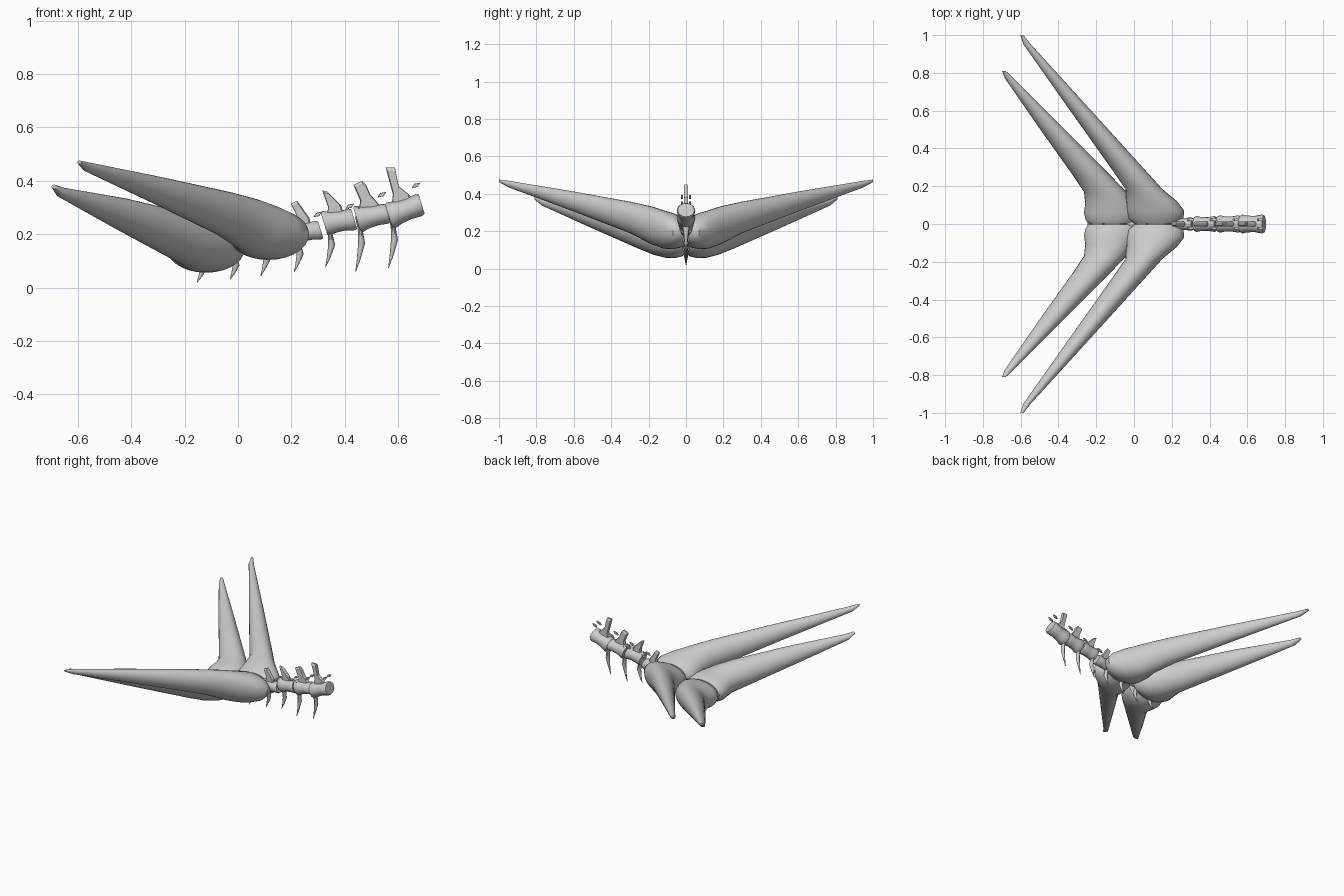
import bpy, bmesh, math


def finish(name, bm, smooth=True):
    bmesh.ops.recalc_face_normals(bm, faces=bm.faces)
    me = bpy.data.meshes.new(name)
    bm.to_mesh(me)
    bm.free()
    ob = bpy.data.objects.new(name, me)
    bpy.context.collection.objects.link(ob)
    if smooth:
        bpy.ops.object.select_all(action='DESELECT')
        ob.select_set(True)
        bpy.context.view_layer.objects.active = ob
        bpy.ops.object.shade_smooth_by_angle(angle=math.radians(40))
    return ob


def loft(bm, rings):
    rows = [[bm.verts.new(p) for p in r] for r in rings]
    n = len(rows[0])
    for a, b in zip(rows, rows[1:]):
        for i in range(n):
            bm.faces.new((a[i], a[(i + 1) % n], b[(i + 1) % n], b[i]))
    bm.faces.new(rows[0])
    bm.faces.new(rows[-1])


# Long tail spikes: sections (y, x min, x max, z min, z max), mirrored
def spike(name, secs, n=28):
    for side, s in (("left", 1), ("right", -1)):
        rings = []
        for y, x0, x1, z0, z1 in secs:
            rings.append([((x0 + x1) / 2 + (x1 - x0) / 2 * math.cos(2 * math.pi * i / n), s * y,
                           (z0 + z1) / 2 + (z1 - z0) / 2 * math.sin(2 * math.pi * i / n))
                          for i in range(n)])
        bm = bmesh.new()
        loft(bm, rings)
        finish(f"{name}_{side}", bm)


spike("front_spike", [
    (1.0, -.602, -.585, .463, .476), (.95, -.585, -.545, .435, .47),
    (.6, -.338, -.226, .305, .412), (.3, -.125, .046, .19, .358),
    (.185, -.045, .15, .13, .333), (.12, -.04, .228, .107, .312),
    (.07, -.038, .266, .104, .297), (.03, -.03, .262, .112, .28),
    (.003, .0, .235, .125, .262)])
spike("rear_spike", [
    (.81, -.698, -.678, .37, .386), (.77, -.683, -.635, .337, .375),
    (.5, -.496, -.366, .215, .335), (.25, -.318, -.117, .105, .283),
    (.17, -.265, -.04, .073, .26), (.11, -.258, .0, .058, .245),
    (.06, -.265, .025, .056, .235), (.02, -.255, .022, .066, .225),
    (.003, -.24, .0, .08, .215)])


# Spool-shaped vertebra bodies along the rising tail axis
def centrum(name, x0, x1, z0, z1, h0, h1, w, n=16):
    rings = []
    for t, k in ((0, .9), (.08, 1), (.3, .88), (.6, .86), (.92, 1), (1, .9)):
        ring = []
        h = h0 + (h1 - h0) * t
        for i in range(n):
            a = 2 * math.pi * i / n
            dz = h * k * math.sin(a)
            ring.append((x0 + (x1 - x0) * t - .3 * dz, w * k * math.cos(a),
                         z0 + (z1 - z0) * t + dz))
        rings.append(ring)
    bm = bmesh.new()
    loft(bm, rings)
    finish(name, bm)


# Flat bony blades: side outline given thickness, thinner toward the edge
def blade(name, pts, half, y=0):
    n = len(pts)
    cx, cz = sum(p[0] for p in pts) / n, sum(p[1] for p in pts) / n

    def ring(yy, k):
        return [(cx + (px - cx) * k, y + yy, cz + (pz - cz) * k) for px, pz in pts]
    bm = bmesh.new()
    loft(bm, [ring(-half, .85), ring(-half * .5, 1), ring(half * .5, 1), ring(half, .85)])
    finish(name, bm, False)


bodies = [(.565, .688, .268, .313, .050, .040, .05), (.445, .562, .256, .279, .050, .036, .046),
          (.322, .435, .240, .257, .046, .040, .042), (.205, .310, .205, .216, .042, .034, .036),
          (.085, .195, .178, .198, .036, .034, .032), (-.035, .075, .160, .174, .033, .033, .028),
          (-.150, -.045, .140, .155, .030, .030, .026), (-.24, -.16, .128, .138, .024, .026, .02)]
for i, b in enumerate(bodies):
    centrum(f"vertebra_{i + 1}", *b)

# Neural spines leaning backward
spines = [[(.575, .30), (.580, .35), (.553, .45), (.588, .45), (.602, .38), (.645, .345), (.65, .31)],
          [(.45, .28), (.458, .325), (.432, .385), (.465, .40), (.48, .385), (.495, .35), (.53, .31), (.52, .28)],
          [(.33, .26), (.338, .30), (.315, .365), (.335, .36), (.385, .31), (.40, .27)],
          [(.205, .21), (.22, .27), (.198, .315), (.222, .325), (.268, .26), (.275, .22)]]
for i, p in enumerate(spines):
    blade(f"neural_spine_{i + 1}", p, .012)

# Small paired processes above the joints
for i, (x, z) in enumerate([(.668, .385), (.54, .35), (.42, .307), (.30, .276)]):
    for side, s in (("left", 1), ("right", -1)):
        blade(f"joint_process_{i + 1}_{side}",
              [(x - .018, z - .012), (x - .008, z + .004), (x + .016, z + .009), (x + .004, z - .008)],
              .006, s * .022)

# Curved chevron bones hanging below the joints: (x of tip, z of tip, z of top)
chevrons = [(.563, .072, .31), (.44, .058, .30), (.328, .078, .26), (.21, .058, .21),
            (.085, .043, .18), (-.03, .03, .15), (-.153, .02, .13)]
for i, (x, zb, zt) in enumerate(chevrons):
    h = zt - zb
    n = 10
    rings = []
    for t, dx, w, th in ((0, 0, .001, .002), (.2, .012, .007, .006), (.45, .023, .013, .012),
                         (.65, .018, .009, .018), (.85, .008, .009, .026), (1, .012, .006, .026)):
        rings.append([(x + dx + w * math.cos(2 * math.pi * j / n),
                       th * math.sin(2 * math.pi * j / n), zb + h * t) for j in range(n)])
    bm = bmesh.new()
    loft(bm, rings)
    finish(f"chevron_{i + 1}", bm)
